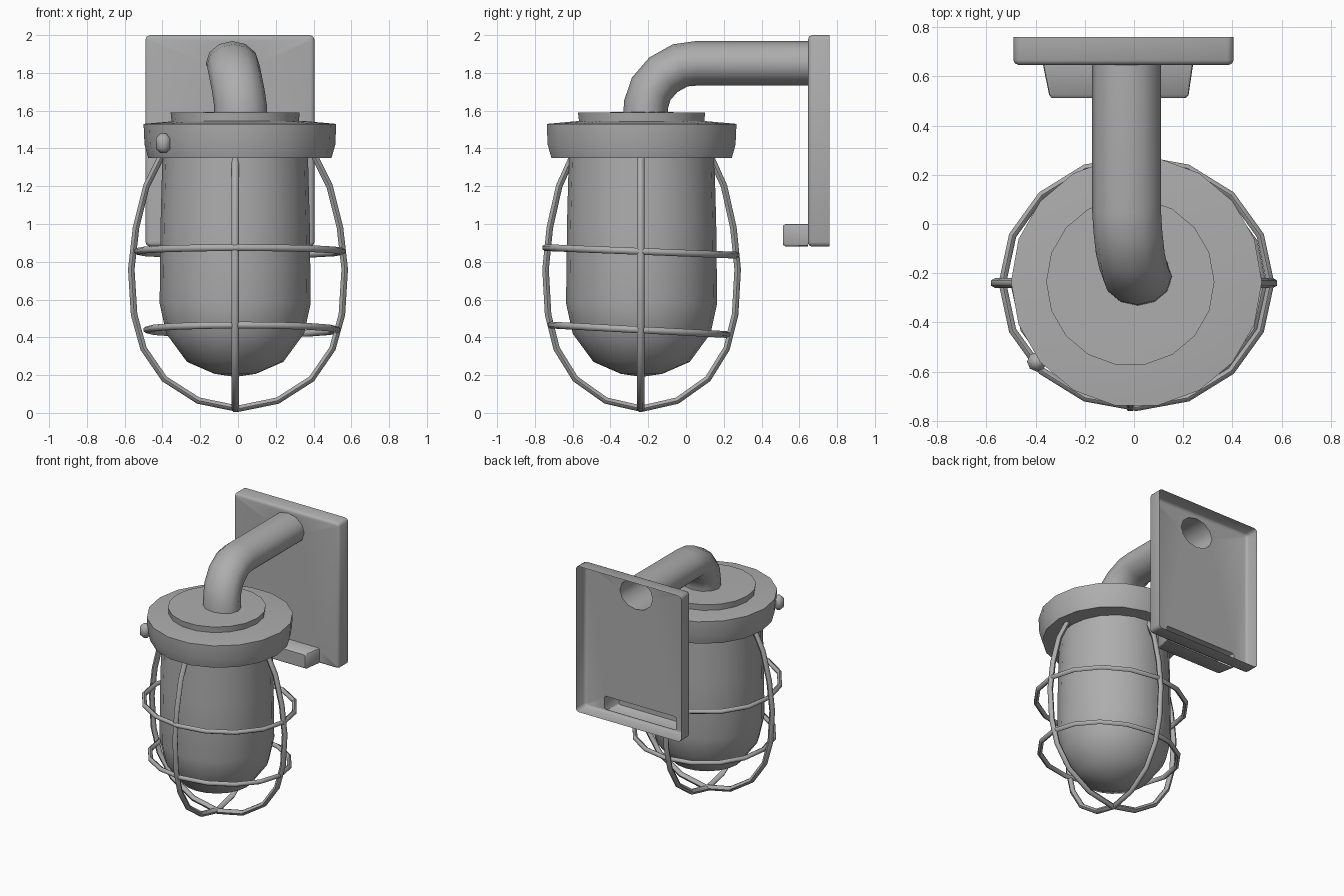
import bpy, bmesh, math
from mathutils import Vector

cube = bpy.data.objects.get("Cube")
if cube:
    bpy.data.objects.remove(cube, do_unlink=True)

GREY = (0.42, 0.42, 0.42, 1.0)
metal = bpy.data.materials.new("plain_grey")
metal.use_nodes = True
metal.diffuse_color = GREY
metal.node_tree.nodes["Principled BSDF"].inputs["Base Color"].default_value = GREY

AXIS_Y = -0.235


def finish(name, bm, angle=40):
    bmesh.ops.recalc_face_normals(bm, faces=bm.faces[:])
    mesh = bpy.data.meshes.new(name)
    bm.to_mesh(mesh)
    bm.free()
    mesh.materials.append(metal)
    obj = bpy.data.objects.new(name, mesh)
    bpy.context.collection.objects.link(obj)
    bpy.ops.object.select_all(action="DESELECT")
    obj.select_set(True)
    bpy.context.view_layer.objects.active = obj
    bpy.ops.object.shade_smooth_by_angle(angle=math.radians(angle))
    return obj


def loft(bm, loops, start=False, end=False, closed=False):
    """Skin a row of point loops and return the vertex loops."""
    rings = [[bm.verts.new(p) for p in loop] for loop in loops]
    pairs = list(zip(rings, rings[1:]))
    if closed:
        pairs.append((rings[-1], rings[0]))
    n = len(rings[0])
    for a, b in pairs:
        for i in range(n):
            j = (i + 1) % n
            bm.faces.new((a[i], a[j], b[j], b[i]))
    if start:
        bm.faces.new(rings[0])
    if end:
        bm.faces.new(rings[-1])
    return rings


def turned(name, profile, sides, cx, cy=AXIS_Y, angle=40):
    """Solid of revolution about a vertical axis from (radius, height) pairs."""
    bm = bmesh.new()
    steps = [2 * math.pi * i / sides for i in range(sides)]
    loft(bm, [[(cx + r * math.cos(a), cy + r * math.sin(a), z) for a in steps]
              for r, z in profile], True, True)
    return finish(name, bm, angle)


def tube(name, path, ref, r_ref, r_side, sides, closed=False, caps=True):
    """Sweep an ellipse along a planar path whose plane normal is ref."""
    pts, ref, loops = [Vector(p) for p in path], Vector(ref), []
    n = len(pts)
    for i, p in enumerate(pts):
        ahead = pts[(i + 1) % n] if closed else pts[min(i + 1, n - 1)]
        behind = pts[i - 1] if closed else pts[max(i - 1, 0)]
        side = (ahead - behind).normalized().cross(ref).normalized()
        loops.append([p + ref * r_ref * math.cos(t) + side * r_side * math.sin(t)
                      for t in (2 * math.pi * k / sides for k in range(sides))])
    bm = bmesh.new()
    loft(bm, loops, caps and not closed, caps and not closed, closed)
    return finish(name, bm, 60)


def rounded_rect(x0, x1, z0, z1, y, r):
    corners = [(x1 - r, z1 - r), (x0 + r, z1 - r), (x0 + r, z0 + r), (x1 - r, z0 + r)]
    return [(cx + r * math.cos(a), y, cz + r * math.sin(a))
            for q, (cx, cz) in enumerate(corners)
            for a in (math.pi / 2 * (q + s / 2) for s in range(3))]


# Wall plate: a shallow tray open at the back, pierced for the arm and the pocket
ARM_X, ARM_Z, ARM_RX, ARM_RZ = -0.03, 1.85, 0.14, 0.115
bm = bmesh.new()
rings = loft(bm, [rounded_rect(-0.49, 0.405, 0.88, 2.0, 0.76, 0.025),
                  rounded_rect(-0.49, 0.405, 0.88, 2.0, 0.665, 0.025),
                  rounded_rect(-0.483, 0.398, 0.887, 1.993, 0.652, 0.02),
                  rounded_rect(-0.47, 0.385, 0.895, 1.98, 0.647, 0.012)])
arm_hole = [bm.verts.new((ARM_X + ARM_RX * math.cos(t), 0.647, ARM_Z + ARM_RZ * math.sin(t)))
            for t in (2 * math.pi * k / 12 for k in range(12))]
slot = [bm.verts.new(p) for p in rounded_rect(-0.37, 0.24, 0.9, 1.0, 0.647, 0.012)]
edges = []
for ring in (rings[-1], arm_hole, slot):
    for a, b in zip(ring, ring[1:] + ring[:1]):
        edges.append(bm.edges.get((a, b)) or bm.edges.new((a, b)))
bmesh.ops.triangle_fill(bm, edges=edges, use_beauty=True, normal=(0, -1, 0))
finish("wall_plate", bm, 50)

# Hollow ledge at the foot of the plate
bm = bmesh.new()
loft(bm, [rounded_rect(-0.37, 0.24, 0.882, 1.0, 0.647, 0.012),
          rounded_rect(-0.345, 0.222, 0.882, 1.0, 0.525, 0.012),
          rounded_rect(-0.335, 0.212, 0.89, 0.99, 0.513, 0.01)], end=True)
finish("plate_ledge", bm)

# Bent arm from the cap to the plate
tube("bent_arm",
     [(0.015, -0.215, 1.56), (0.013, -0.212, 1.63), (0.0, -0.185, 1.715),
      (-0.015, -0.12, 1.79), (-0.025, -0.03, 1.84), (ARM_X, 0.05, ARM_Z),
      (ARM_X, 0.647, ARM_Z)],
     (1, 0, 0), ARM_RX, 0.118, 12, caps=False)

# Lamp cap, collar and glass
turned("cap", [(0.36, 1.35), (0.485, 1.35), (0.505, 1.42), (0.51, 1.53), (0.34, 1.545)],
       18, 0.01, angle=50)
turned("collar", [(0.335, 1.53), (0.342, 1.59), (0.13, 1.592)], 18, -0.015)
turned("glass", [(0.385, 1.37), (0.395, 1.0), (0.4, 0.58), (0.365, 0.42),
                 (0.255, 0.27), (0.11, 0.207), (0.01, 0.192)], 20, -0.015, angle=60)

# Screw head on the rim of the cap
turned("cap_screw", [(0.015, 1.375), (0.04, 1.4), (0.04, 1.455), (0.015, 1.48)],
       8, -0.395, -0.56, 60)

# Guard: two crossed hoops, each a mirrored half profile of (reach, height)
half = [(0.4, 1.37), (0.485, 1.2), (0.54, 0.98), (0.565, 0.76), (0.55, 0.52),
        (0.5, 0.34), (0.39, 0.18), (0.21, 0.065)]
outline = [(-u, z) for u, z in half] + [(0, 0.022)] + half[::-1]
tube("guard_hoop_across", [(u, AXIS_Y - 0.005, z) for u, z in outline],
     (0, 1, 0), 0.02, 0.02, 6)
tube("guard_hoop_along", [(-0.015, AXIS_Y + u * 0.9, z) for u, z in outline],
     (1, 0, 0), 0.02, 0.02, 6)

# Guard: two level rings, tipped slightly forward
for name, cx, cy, rx, ry, z, tilt in (("guard_ring_upper", 0.01, -0.24, 0.545, 0.505, 0.855, 0.02),
                                      ("guard_ring_lower", 0.02, -0.25, 0.505, 0.465, 0.44, 0.025)):
    path = [(cx + rx * math.cos(a), cy + ry * math.sin(a), z - tilt * math.sin(a))
            for a in (2 * math.pi * k / 16 for k in range(16))]
    tube(name, path, (0, 0, 1), 0.018, 0.018, 6, closed=True)
